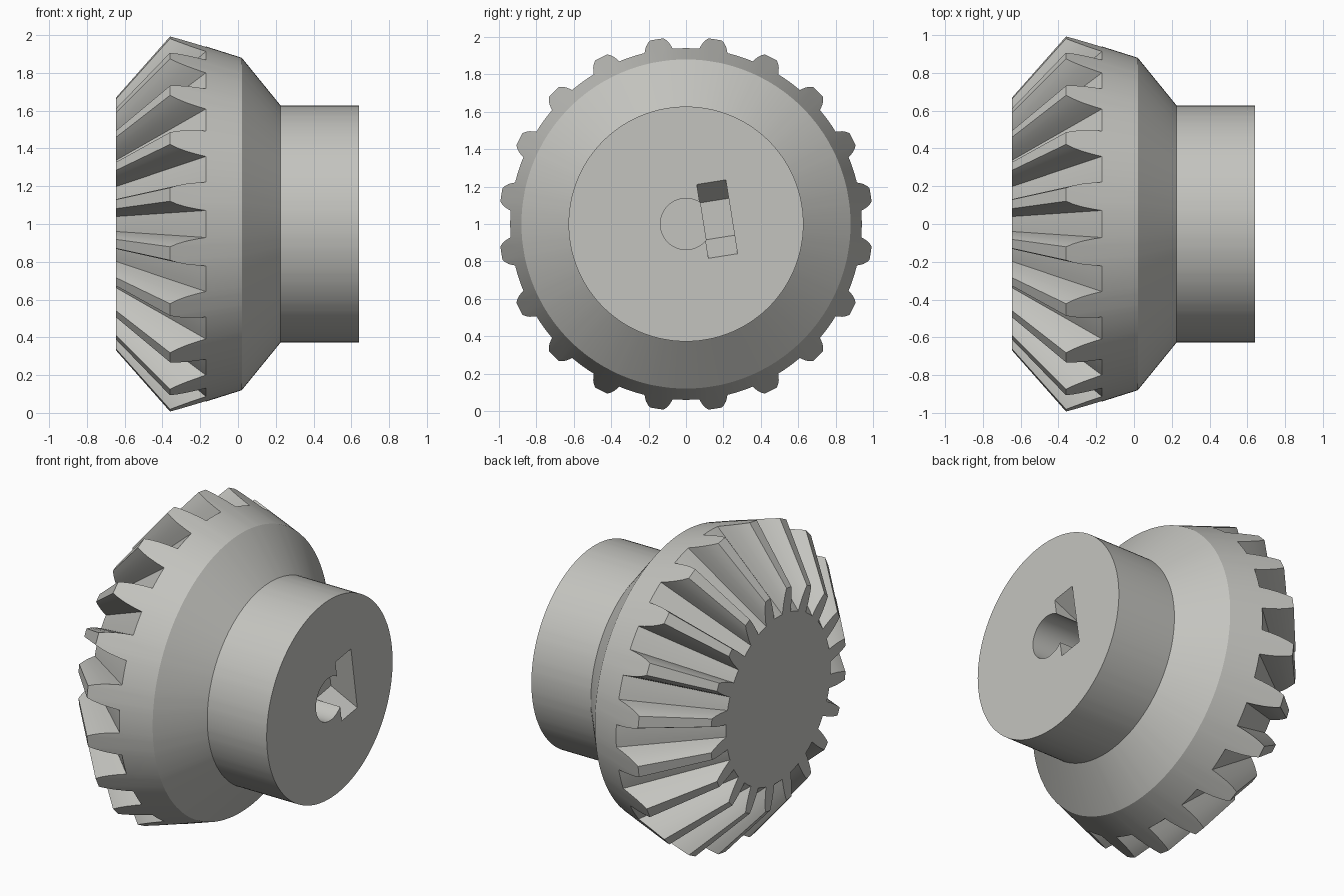
import bpy, bmesh, math
from mathutils import Matrix

if "Cube" in bpy.data.objects:
    bpy.data.objects.remove(bpy.data.objects["Cube"])

TEETH = 20
PITCH = 2 * math.pi / TEETH
APEX, FRONT, HUB_END = -1.237, -0.645, 0.64
ROOT_R = 0.94

steel = bpy.data.materials.new("light_grey_metal")
steel.diffuse_color = (0.55, 0.55, 0.52, 1)
steel.use_nodes = True
steel.node_tree.nodes["Principled BSDF"].inputs["Base Color"].default_value = steel.diffuse_color


def back_cone_x(r):
    return -0.36 + (1.0 - r) * 0.38 / 0.12


def make_object(name, bm):
    bmesh.ops.recalc_face_normals(bm, faces=bm.faces)
    mesh = bpy.data.meshes.new(name)
    bm.to_mesh(mesh)
    bm.free()
    ob = bpy.data.objects.new(name, mesh)
    bpy.context.collection.objects.link(ob)
    mesh.materials.append(steel)
    return ob


def prism(name, low, high):
    """Closed solid between two matching outlines."""
    bm = bmesh.new()
    a = [bm.verts.new(p) for p in low]
    b = [bm.verts.new(p) for p in high]
    bm.faces.new(a)
    bm.faces.new(b)
    for i in range(len(a)):
        j = (i + 1) % len(a)
        bm.faces.new((a[i], a[j], b[j], b[i]))
    return make_object(name, bm)


# One tooth pitch as (angle, radius): rounded flanks, flat tip, arc in the gap
flank = [(0.076, ROOT_R), (0.071, 0.955), (0.062, 0.973), (0.050, 0.988), (0.036, 1.0)]
right = [(half / r, r) for half, r in flank]
pitch = [(-a, r) for a, r in right] + right[::-1]
gap_start = right[0][0]
gap = PITCH - 2 * gap_start
pitch += [(gap_start + gap * k / 4, ROOT_R) for k in (1, 2, 3)]
outline = [((t + 0.5) * PITCH + a, r) for t in range(TEETH) for a, r in pitch]


def ring(bm, place):
    verts = []
    for a, r in outline:
        x, rad = place(r)
        verts.append(bm.verts.new((x, rad * math.sin(a), 1 + rad * math.cos(a))))
    return verts


def small_end(r):
    # teeth taper towards the cone apex and end in a flat front plane
    return FRONT, r * (FRONT - APEX) / (back_cone_x(r) - APEX)


# Gear body: toothed cone, back cone, shoulder and hub
bm = bmesh.new()
rings = [ring(bm, f) for f in (
    small_end,
    lambda r: (back_cone_x(r), r),
    lambda r: (0.02, 0.88),
    lambda r: (0.225, 0.628),
    lambda r: (HUB_END, 0.628))]
n = len(outline)
for lo, hi in zip(rings, rings[1:]):
    for i in range(n):
        j = (i + 1) % n
        bm.faces.new((lo[i], lo[j], hi[j], hi[i]))
bm.faces.new(rings[0])
bm.faces.new(rings[-1])
gear = make_object("bevel_gear", bm)

# Tilted frame on the hub face: u across the pocket, v along it
TILT = math.radians(9)


def hub_point(x, u, v):
    c, s = math.cos(TILT), math.sin(TILT)
    return (x, u * c - v * s, 1 + u * s + v * c)


# Shaft bore with a flat side
BORE, FLAT = 0.137, 0.092
start = math.acos(FLAT / BORE)
angles = [start + (2 * math.pi - 2 * start) * k / 48 for k in range(49)]
bore = prism("shaft_bore_cutter", *[
    [hub_point(x, BORE * math.cos(a), BORE * math.sin(a)) for a in angles]
    for x in (-0.06, 0.8)])

# Half-hexagon nut pocket
hexagon = [(HUB_END - 0.173, -0.1), (HUB_END - 0.173, 0.1),
           (HUB_END + 0.0865, 0.25), (HUB_END + 0.0865, -0.25)]
pocket = prism("nut_pocket_cutter", *[
    [hub_point(x, u, v) for x, v in hexagon] for u in (0.09, 0.247)])

bpy.context.view_layer.objects.active = gear
gear.select_set(True)
for cutter in (bore, pocket):
    mod = gear.modifiers.new("cut", 'BOOLEAN')
    mod.operation = 'DIFFERENCE'
    mod.solver = 'EXACT'
    mod.object = cutter
    bpy.ops.object.modifier_apply(modifier=mod.name)
    bpy.data.objects.remove(cutter)

bpy.ops.object.shade_smooth_by_angle(angle=math.radians(25))
